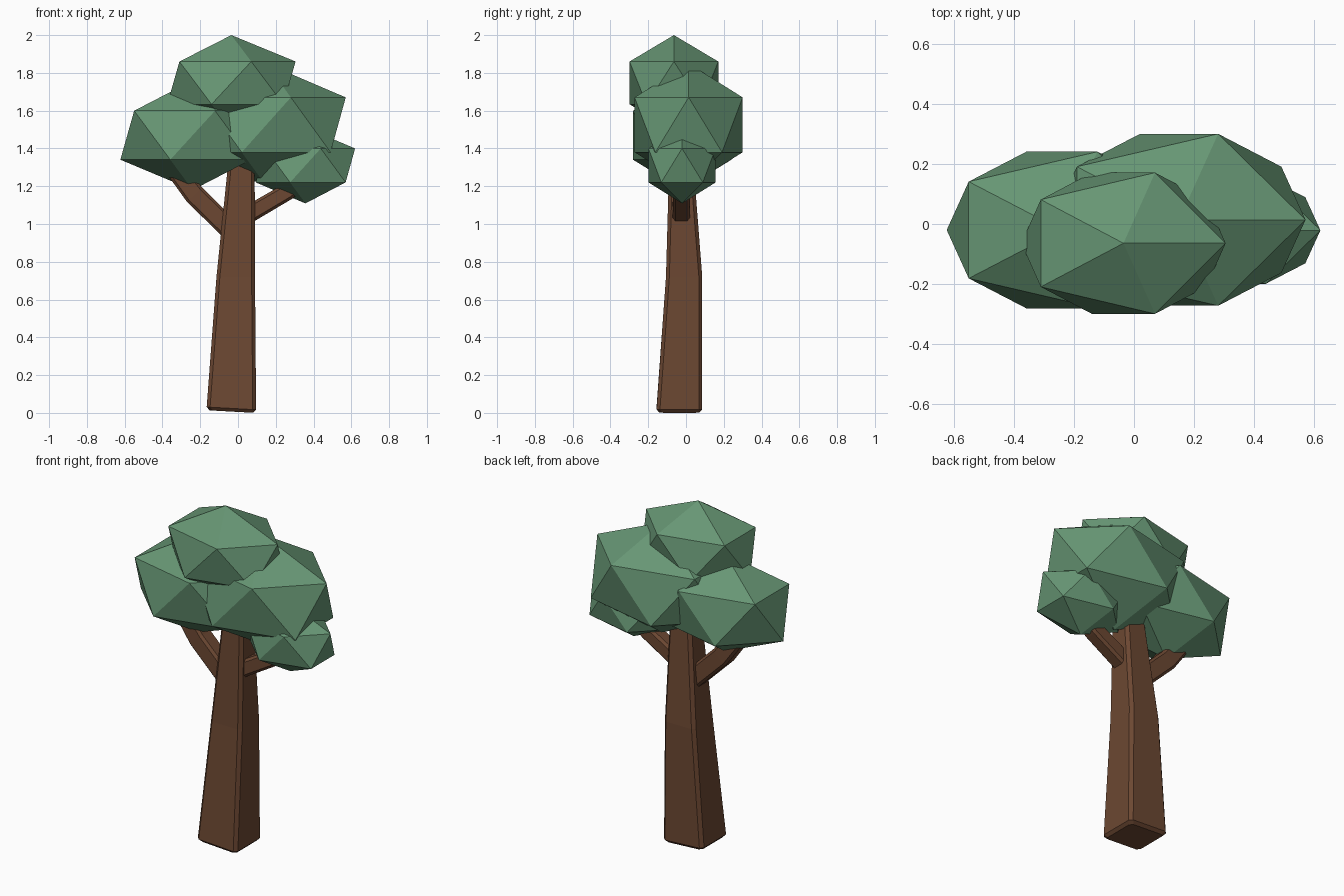
import bpy, bmesh
from mathutils import Vector, Matrix

if "Cube" in bpy.data.objects:
    bpy.data.objects.remove(bpy.data.objects["Cube"])


def material(name, color):
    mat = bpy.data.materials.new(name)
    mat.diffuse_color = (*color, 1)
    mat.use_nodes = True
    mat.node_tree.nodes["Principled BSDF"].inputs["Base Color"].default_value = mat.diffuse_color
    return mat


BARK = material("brown bark", (0.15, 0.064, 0.032))
LEAF = material("green leaves", (0.135, 0.305, 0.175))


def finish(bm, name, mat):
    bmesh.ops.recalc_face_normals(bm, faces=bm.faces)
    mesh = bpy.data.meshes.new(name)
    bm.to_mesh(mesh)
    bm.free()
    mesh.materials.append(mat)
    obj = bpy.data.objects.new(name, mesh)
    bpy.context.collection.objects.link(obj)
    return obj


def limb(name, sections, chamfer):
    """Skin chamfered rectangles; each section is (centre, across axis, half width, half depth)."""
    bm = bmesh.new()
    rings = []
    for centre, across, w, d in sections:
        u, v, c = Vector(across).normalized(), Vector((0, 1, 0)), chamfer
        corners = [(w, d - c), (w - c, d), (c - w, d), (-w, d - c),
                   (-w, c - d), (c - w, -d), (w - c, -d), (w, c - d)]
        rings.append([bm.verts.new(Vector(centre) + u * a + v * b) for a, b in corners])
    for lo, hi in zip(rings, rings[1:]):
        for i in range(8):
            j = (i + 1) % 8
            bm.faces.new((lo[i], lo[j], hi[j], hi[i]))
    bm.faces.new(rings[0][::-1])
    bm.faces.new(rings[-1])
    return finish(bm, name, BARK)


# Trunk: tapered, leaning, with a bevelled and slightly tilted foot
tilt, level = (1, 0, -0.055), (1, 0, 0)
limb("trunk", [
    ((-0.035, -0.035, 0.007), tilt, 0.115, 0.105),
    ((-0.035, -0.035, 0.024), tilt, 0.131, 0.121),
    ((-0.012, -0.010, 0.72), level, 0.102, 0.096),
    ((0.022, -0.027, 1.40), level, 0.066, 0.060),
], 0.018)

# Branches: bent limbs starting inside the trunk
limb("left_branch", [
    ((0.00, -0.025, 0.93), (0.69, 0, 0.73), 0.055, 0.050),
    ((-0.23, -0.025, 1.155), (0.74, 0, 0.67), 0.055, 0.050),
    ((-0.34, -0.025, 1.30), (0.79, 0, 0.61), 0.050, 0.045),
], 0.014)
limb("right_branch", [
    ((0.02, -0.025, 1.03), (-0.5, 0, 0.865), 0.047, 0.046),
    ((0.26, -0.025, 1.17), (-0.5, 0, 0.865), 0.045, 0.044),
    ((0.38, -0.025, 1.25), (-0.55, 0, 0.835), 0.040, 0.040),
], 0.014)

# Foliage: stretched twenty-sided clumps (centre, radii)
for name, centre, radii in [
    ("top_foliage", (-0.035, -0.064, 1.747), (0.380, 0.276, 0.253)),
    ("left_foliage", (-0.24, -0.02, 1.47), (0.428, 0.306, 0.290)),
    ("right_foliage", (0.15, 0.014, 1.525), (0.470, 0.336, 0.325)),
    ("small_foliage", (0.357, -0.021, 1.31), (0.294, 0.209, 0.201)),
]:
    bm = bmesh.new()
    bmesh.ops.create_icosphere(bm, subdivisions=1, radius=1,
                               matrix=Matrix.LocRotScale(Vector(centre), None, Vector(radii)))
    finish(bm, name, LEAF)
